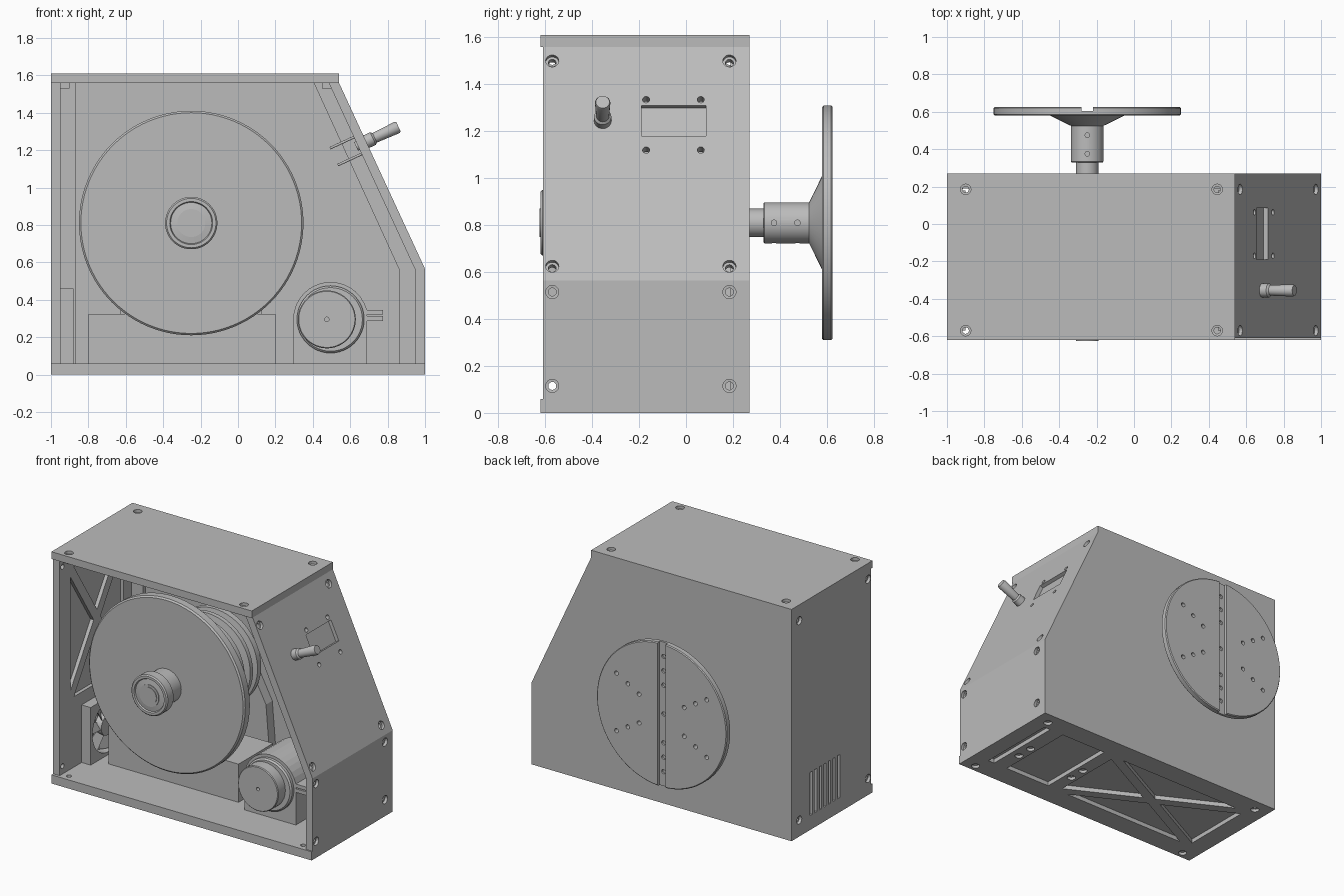
import bpy, bmesh
from math import cos, sin, pi, radians
from mathutils import Vector as V

cube = bpy.data.objects.get("Cube")
if cube:
    bpy.data.objects.remove(cube)

grey = bpy.data.materials.new("workshop_grey")
grey.use_nodes = True
grey.diffuse_color = (0.5, 0.5, 0.5, 1)
grey.node_tree.nodes["Principled BSDF"].inputs["Base Color"].default_value = (0.5, 0.5, 0.5, 1)

X, Y, Z = V((1, 0, 0)), V((0, 1, 0)), V((0, 0, 1))


def turn(bm, origin, axis, profile, n=48):
    """Turned solid: profile holds (distance along axis, radius)."""
    axis = V(axis).normalized()
    u = axis.orthogonal().normalized()
    w = axis.cross(u)
    rings = []
    for d, r in profile:
        c = V(origin) + axis * d
        rings.append([bm.verts.new(c + (u * cos(2 * pi * i / n) + w * sin(2 * pi * i / n)) * r)
                      for i in range(n)])
    for a, b in zip(rings, rings[1:]):
        for i in range(n):
            j = (i + 1) % n
            bm.faces.new((a[i], a[j], b[j], b[i]))
    bm.faces.new(rings[0][::-1])
    bm.faces.new(rings[-1])


def prism(bm, pts, vec):
    """Polygon of 3D points extruded along a vector."""
    a = [bm.verts.new(p) for p in pts]
    b = [bm.verts.new(V(p) + V(vec)) for p in pts]
    faces = [bm.faces.new(a), bm.faces.new(b)]
    n = len(a)
    for i in range(n):
        j = (i + 1) % n
        faces.append(bm.faces.new((a[i], a[j], b[j], b[i])))
    bmesh.ops.recalc_face_normals(bm, faces=faces)


def slab(bm, x0, x1, y0, y1, z0, z1):
    prism(bm, [(x0, y0, z0), (x1, y0, z0), (x1, y1, z0), (x0, y1, z0)], Z * (z1 - z0))


def extrude_y(bm, outline, y0, y1):
    prism(bm, [(x, y0, z) for x, z in outline], Y * (y1 - y0))


def part(name, bm, smooth=False):
    bmesh.ops.recalc_face_normals(bm, faces=bm.faces)
    mesh = bpy.data.meshes.new(name)
    bm.to_mesh(mesh)
    bm.free()
    ob = bpy.data.objects.new(name, mesh)
    bpy.context.collection.objects.link(ob)
    mesh.materials.append(grey)
    if smooth:
        bpy.ops.object.select_all(action='DESELECT')
        ob.select_set(True)
        bpy.context.view_layer.objects.active = ob
        bpy.ops.object.shade_smooth_by_angle(angle=radians(30))
    return ob


def cut(ob, bm):
    cutter = part("cutter", bm)
    cutter.hide_render = True
    mod = ob.modifiers.new("cut", 'BOOLEAN')
    mod.operation, mod.solver, mod.object = 'DIFFERENCE', 'EXACT', cutter
    bpy.ops.object.select_all(action='DESELECT')
    ob.select_set(True)
    bpy.context.view_layer.objects.active = ob
    bpy.ops.object.modifier_apply(modifier=mod.name)
    bpy.data.objects.remove(cutter)


def made(name, build, *args, smooth=False):
    bm = bmesh.new()
    build(bm, *args)
    return part(name, bm, smooth)


def screw_hole(bm, p, inward):
    turn(bm, p, inward, [(-0.02, 0.028), (0.02, 0.028), (0.021, 0.017), (0.09, 0.017)], 20)


def cross_pockets(bm, centre, u, v, inward, depth):
    """Four triangular pockets that leave an X of ribs."""
    c = V(centre)
    corners = [c + u + v, c - u + v, c - u - v, c + u - v]
    for i in range(4):
        tri = [c, corners[i], corners[(i + 1) % 4]]
        mid = sum(tri, V()) / 3
        prism(bm, [mid + (p - mid) * 0.82 - inward * 0.02 for p in tri], inward * (depth + 0.02))


FRONT, BACK, INNER = -0.62, 0.27, 0.22
SCREW_Y = (-0.57, 0.225)
SLOPE = V((0.46, 0, -0.995)).normalized()
OUT = V((0.908, 0, 0.42)).normalized()


def on_slope(y, z):
    return V((0.54 + (1.56 - z) * 0.462, y, z))


# Base with ribbed underside
base = made("base_plate", slab, -1, 1, FRONT, INNER, 0, 0.06)
bm = bmesh.new()
cross_pockets(bm, (-0.3, -0.175, 0), X * 0.6, Y * 0.31, Z, 0.03)
slab(bm, 0.36, 0.72, -0.46, 0.12, -0.02, 0.03)
slab(bm, 0.83, 0.88, -0.46, 0.12, -0.02, 0.03)
for y in SCREW_Y:
    for x in (-0.9, 0.9):
        screw_hole(bm, (x, min(y, 0.18), 0), Z)
for x in (0.31, 0.765):
    for y in (-0.28, -0.16):
        screw_hole(bm, (x, y, 0), Z)
cut(base, bm)

# Top
top = made("top_plate", slab, -1, 0.54, FRONT, INNER, 1.56, 1.61)
bm = bmesh.new()
for x in (-0.9, 0.445):
    for y in SCREW_Y:
        screw_hole(bm, (x, min(y, 0.185), 1.61), -Z)
cut(top, bm)

# Left wall with inner ribs, screw holes and vent slots
wall = made("left_wall", slab, -1, -0.95, -0.6, INNER, 0.06, 1.56)
bm = bmesh.new()
cross_pockets(bm, (-0.95, -0.19, 1.0), Y * 0.31, Z * 0.48, -X, 0.025)
for y in SCREW_Y:
    for z in (0.115, 1.5):
        screw_hole(bm, (-1, min(y, 0.185), z), X)
for i in range(7):
    y = -0.26 + i * 0.05
    slab(bm, -1.1, -0.9, y, y + 0.025, 0.1, 0.4)
cut(wall, bm)

# Right wall: upright below, sloping above
outline = [(0.54, 1.56), (1, 0.565), (1, 0.06), (0.95, 0.06), (0.95, 0.555), (0.485, 1.56)]
wall = made("right_wall", extrude_y, outline, -0.61, INNER)
bm = bmesh.new()
for y in SCREW_Y:
    y = min(y, 0.185)
    for z in (0.115, 0.515):
        screw_hole(bm, (1, y, z), -X)
    for z in (0.625, 1.5):
        screw_hole(bm, on_slope(y, z), -OUT)
for y in (-0.17, 0.063):
    for z in (1.12, 1.335):
        turn(bm, on_slope(y, z), OUT, [(-0.1, 0.015), (0.05, 0.015)], 16)
a, b = on_slope(-0.19, 1.31), on_slope(-0.19, 1.18)
prism(bm, [a + OUT * 0.02, b + OUT * 0.02, b - OUT * 0.025, a - OUT * 0.025], Y * 0.275)
cross_pockets(bm, on_slope(-0.2, 0.86) - OUT * 0.05, SLOPE * 0.2, Y * 0.3, OUT, 0.02)
cut(wall, bm)

# Back panel and the narrow rails against its inner face
outline = [(-1, 0), (1, 0), (1, 0.565), (0.54, 1.56), (0.54, 1.61), (-1, 1.61)]
made("back_panel", extrude_y, outline, INNER, BACK)
made("left_rail", slab, -0.95, -0.865, 0.19, INNER, 0.06, 1.56)
outline = [(0.485, 1.56), (0.95, 0.555), (0.95, 0.06), (0.86, 0.06), (0.86, 0.565), (0.405, 1.56)]
made("right_rail", extrude_y, outline, 0.19, INNER)
for x in (-0.95, 0.45):
    for y in (-0.57, 0.13):
        made("corner_block", slab, x, x + 0.05, y, y + 0.05, 1.53, 1.56)

# Switch lever and the display standoffs
made("switch_lever", turn, on_slope(-0.355, 1.245), OUT,
     [(-0.06, 0.025), (0, 0.025), (0, 0.037), (0.04, 0.037), (0.05, 0.028), (0.18, 0.033), (0.19, 0.029)],
     24, smooth=True)
for y in (-0.17, 0.063):
    for z in (1.2, 1.29):
        made("display_standoff", turn, on_slope(y, z) - OUT * 0.05, -OUT, [(0, 0.007), (0.14, 0.007)], 12)

# Spindle group along the y axis
HUB = (-0.25, 0, 0.81)
made("spindle", turn, HUB, Y, [(-0.625, 0.06), (0.34, 0.06)], 40, smooth=True)
made("front_collar", turn, HUB, Y,
     [(-0.62, 0.075), (-0.615, 0.075), (-0.61, 0.11), (-0.62, 0.115), (-0.62, 0.132), (-0.612, 0.14),
      (-0.55, 0.14), (-0.54, 0.115), (-0.42, 0.115)], smooth=True)
made("drive_wheel", turn, HUB, Y, [(-0.43, 0.59), (-0.42, 0.6), (-0.37, 0.6), (-0.36, 0.59)], 96, smooth=True)
made("inner_drum", turn, HUB, Y,
     [(-0.3, 0.12), (-0.08, 0.12), (-0.08, 0.33), (-0.04, 0.33), (-0.03, 0.28), (0.01, 0.28), (0.02, 0.33),
      (0.05, 0.33), (0.06, 0.28), (0.09, 0.28), (0.1, 0.33), (0.14, 0.33)], 64, smooth=True)
made("bearing_stand", extrude_y, [(-0.65, 0.06), (0.15, 0.06), (0.11, 0.55), (-0.1, 0.95), (-0.4, 0.95), (-0.61, 0.55)],
     0.15, INNER)

# Rear hub and slotted face plate
hub = made("rear_hub", turn, HUB, Y, [(0.33, 0.083), (0.335, 0.0875), (0.525, 0.0875), (0.58, 0.2)], smooth=True)
bm = bmesh.new()
for y in (0.375, 0.475):
    for d in (X, -X, Z, -Z):
        turn(bm, V(HUB) + Y * y + d * 0.07, d, [(0, 0.012), (0.04, 0.012)], 12)
cut(hub, bm)
plate = made("face_plate", turn, HUB, Y, [(0.58, 0.494), (0.586, 0.5), (0.619, 0.5), (0.625, 0.494)], 96, smooth=True)
bm = bmesh.new()
slab(bm, -0.28, -0.22, 0.603, 0.7, 0.2, 1.4)
cut(plate, bm)
bm = bmesh.new()
spots = [(r * cos(radians(a)), r * sin(radians(a))) for r in (0.2, 0.3, 0.4) for a in (30, 90, 150, 210, 270, 330)]
for dx, dz in spots + [(0, 0)]:
    turn(bm, V(HUB) + X * dx + Z * dz, Y, [(0.59, 0.015), (0.65, 0.015)], 16)
cut(plate, bm)

# Power supply box
made("power_supply", slab, -0.8, 0.2, -0.28, 0.1, 0.06, 0.325)

# Motor, its clamp bracket and pulley
MOTOR = (0.495, 0, 0.295)
made("motor", turn, MOTOR, Y, [(-0.38, 0.17), (-0.37, 0.18), (0.09, 0.18), (0.1, 0.17)], smooth=True)
pulley = made("motor_pulley", turn, (0.475, 0, 0.295), Y, [(-0.46, 0.15), (-0.455, 0.155), (-0.38, 0.155)], smooth=True)
bm = bmesh.new()
turn(bm, (0.475, 0, 0.295), Y, [(-0.5, 0.012), (-0.43, 0.012)], 12)
cut(pulley, bm)
arch = [(0.495 + 0.2 * cos(radians(a)), 0.295 + 0.2 * sin(radians(a))) for a in range(15, 181, 11)]
made("motor_bracket", extrude_y, [(0.295, 0.06), (0.69, 0.06), (0.69, 0.345)] + arch[1:] + [(0.295, 0.295)], -0.35, -0.05)
for z in (0.292, 0.325):
    made("clamp_ear", slab, 0.66, 0.775, -0.35, -0.05, z - 0.005, z + 0.02)

# Cooling fan on the left wall
fan = made("fan_frame", slab, -0.95, -0.88, -0.36, 0.04, 0.06, 0.46)
bm = bmesh.new()
turn(bm, (-1, -0.16, 0.26), X, [(0, 0.18), (0.2, 0.18)], 40)
cut(fan, bm)
made("fan_hub", turn, (-0.94, -0.16, 0.26), X, [(0, 0.07), (0.05, 0.07)], 24, smooth=True)
for i in range(7):
    a = 2 * pi * i / 7
    r, t = V((0, cos(a), sin(a))), V((0, -sin(a), cos(a)))
    c = V((-0.935, -0.16, 0.26))
    made("fan_blade", prism, [c + r * 0.06, c + r * 0.17, c + r * 0.16 + t * 0.08 + X * 0.035,
                              c + r * 0.06 + t * 0.04 + X * 0.035], X * 0.006)
